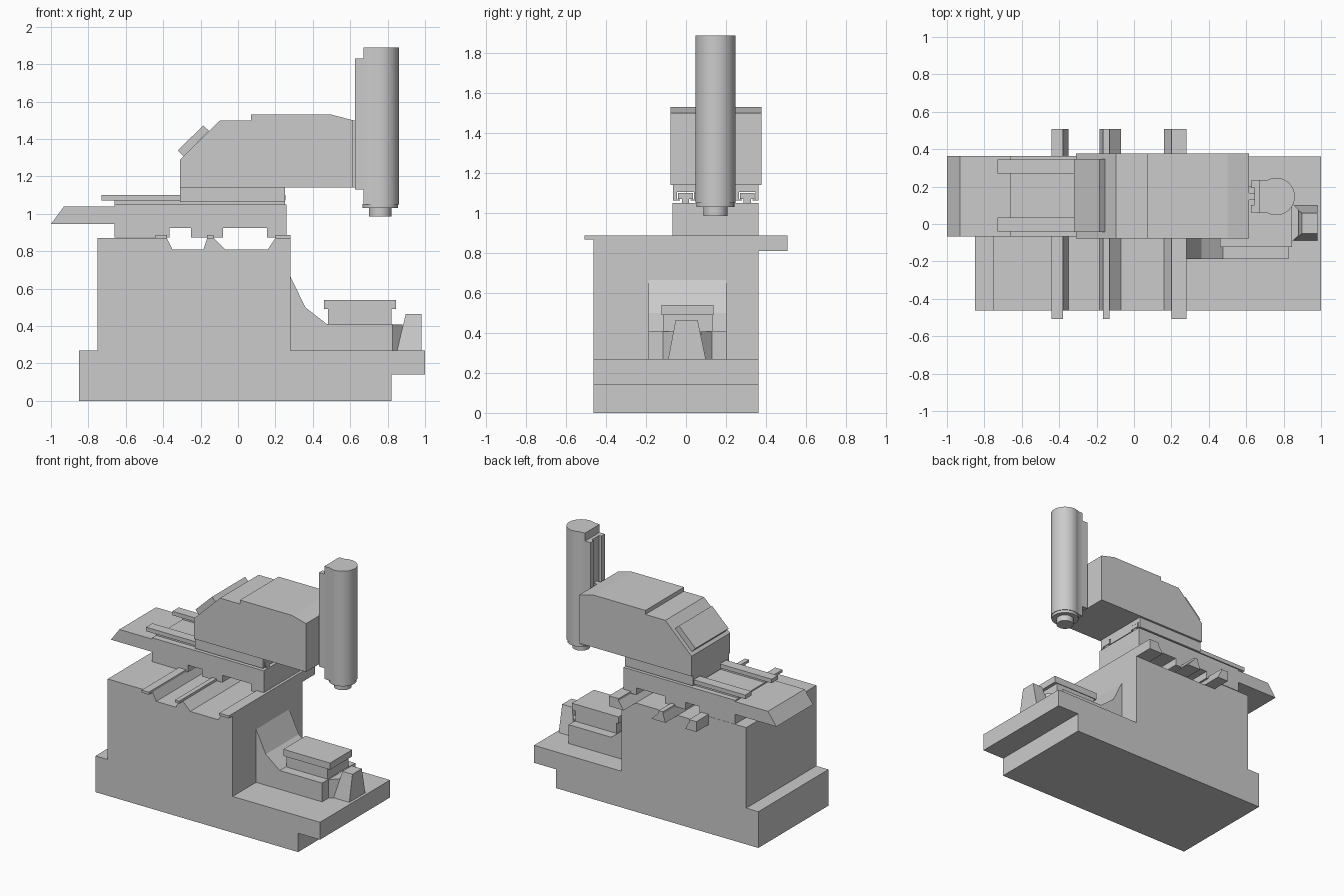
import bpy, bmesh, math


def prism(name, pts, lo, hi, axis):
    """Extrude a 2D profile along an axis: 'y' uses (x,z), 'x' uses (y,z), 'z' uses (x,y)."""
    place = {'y': lambda a, b, t: (a, t, b),
             'x': lambda a, b, t: (t, a, b),
             'z': lambda a, b, t: (a, b, t)}[axis]
    bm = bmesh.new()
    bottom = [bm.verts.new(place(a, b, lo)) for a, b in pts]
    top = [bm.verts.new(place(a, b, hi)) for a, b in pts]
    bm.faces.new(bottom)
    bm.faces.new(top)
    n = len(pts)
    for i in range(n):
        j = (i + 1) % n
        bm.faces.new((bottom[i], bottom[j], top[j], top[i]))
    return finish(name, bm)


def finish(name, bm):
    bmesh.ops.recalc_face_normals(bm, faces=bm.faces)
    me = bpy.data.meshes.new(name)
    bm.to_mesh(me)
    bm.free()
    ob = bpy.data.objects.new(name, me)
    bpy.context.collection.objects.link(ob)
    return ob


def box(name, x0, x1, y0, y1, z0, z1):
    return prism(name, [(x0, y0), (x1, y0), (x1, y1), (x0, y1)], z0, z1, 'z')


def smooth(ob):
    bpy.ops.object.select_all(action='DESELECT')
    ob.select_set(True)
    bpy.context.view_layer.objects.active = ob
    bpy.ops.object.shade_smooth_by_angle(angle=math.radians(30))


def arc(cx, cy, r, a0, a1, n):
    return [(cx + r * math.cos(math.radians(a0 + (a1 - a0) * i / n)),
             cy + r * math.sin(math.radians(a0 + (a1 - a0) * i / n))) for i in range(n + 1)]


# Machine bed and column, with two grooves across the top
prism("machine_bed", [
    (-0.85, 0), (0.82, 0), (0.82, 0.14), (1.0, 0.14), (1.0, 0.27), (0.28, 0.27),
    (0.28, 0.87), (0.20, 0.87), (0.16, 0.81), (-0.07, 0.81), (-0.13, 0.87),
    (-0.165, 0.87), (-0.185, 0.81), (-0.35, 0.81), (-0.38, 0.87),
    (-0.75, 0.87), (-0.75, 0.27), (-0.85, 0.27)], -0.463, 0.362, 'y')

# Cross rails and the brackets that continue them behind the column
for name, x0, x1, b0, b1 in (("left", -0.44, -0.38, -0.44, -0.35),
                             ("middle", -0.165, -0.13, -0.185, -0.07),
                             ("right", 0.20, 0.28, 0.16, 0.28)):
    box(name + "_cross_rail", x0, x1, -0.507, 0.507, 0.868, 0.887)
    prism(name + "_rail_bracket", [(b0, 0.81), (b1, 0.81), (x1, 0.87), (x0, 0.87)],
          0.36, 0.507, 'y')

# Saddle with overhanging wing
prism("saddle", [
    (-0.66, 0.872), (-0.365, 0.872), (-0.365, 0.925), (-0.25, 0.925), (-0.25, 0.872),
    (-0.08, 0.872), (-0.08, 0.925), (0.155, 0.925), (0.155, 0.872), (0.26, 0.872),
    (0.26, 1.05), (-0.66, 1.05), (-0.66, 1.04), (-0.93, 1.04), (-1.0, 0.945),
    (-0.66, 0.945)], -0.068, 0.364, 'y')

# T-section slide rails
for name, c in (("front", -0.003), ("rear", 0.307)):
    box(name + "_slide_neck", -0.66, 0.25, c - 0.018, c + 0.018, 1.045, 1.075)
    box(name + "_slide_rail", -0.73, 0.255, c - 0.037, c + 0.037, 1.07, 1.1)

# Slide block, slotted for the rails
block = [(-0.064, 1.145), (-0.064, 1.063)]
for c in (-0.003, 0.307):
    block += [(c - 0.026, 1.063), (c - 0.026, 1.068), (c - 0.042, 1.068), (c - 0.042, 1.105),
              (c + 0.042, 1.105), (c + 0.042, 1.068), (c + 0.026, 1.068), (c + 0.026, 1.063)]
block += [(0.362, 1.063), (0.362, 1.145)]
prism("slide_block", block, -0.31, 0.25, 'x')

# Ram housing and sloped rear panel
prism("ram_housing", [
    (-0.31, 1.14), (0.615, 1.14), (0.615, 1.5), (0.50, 1.53), (0.07, 1.53),
    (0.07, 1.5), (-0.095, 1.5), (-0.31, 1.29)], -0.077, 0.378, 'y')
prism("rear_panel", [(-0.322, 1.34), (-0.185, 1.472), (-0.155, 1.443), (-0.292, 1.308)],
      -0.042, 0.348, 'y')

# Spindle head: rounded column with slotted mounting bracket
CX, CY = 0.76, 0.147
head = arc(CX, CY, 0.1, -118, 118, 30) + [(0.67, CY + 0.087), (0.67, CY - 0.087)]
smooth(prism("spindle_head", head, 1.05, 1.89, 'z'))
box("head_bracket", 0.645, 0.675, CY - 0.085, CY + 0.085, 1.13, 1.83)
for name, s in (("front", -1), ("rear", 1)):
    ya, yb = sorted((CY + s * 0.045, CY + s * 0.085))
    box(name + "_bracket_jaw", 0.625, 0.65, ya, yb, 1.13, 1.83)
box("ram_key", 0.61, 0.647, CY - 0.02, CY + 0.02, 1.14, 1.5)
for name, r, z0, z1 in (("spindle_collar", 0.095, 1.03, 1.052), ("spindle_nose", 0.06, 0.985, 1.035)):
    smooth(prism(name, arc(CX, CY, r, 0, 348.75, 31), z0, z1, 'z'))

# Work pedestal with curved back, and chamfered end
prism("pedestal", [(0.27, 0.26), (0.825, 0.26), (0.825, 0.41), (0.475, 0.41),
                   (0.36, 0.5), (0.28, 0.665), (0.27, 0.665)], -0.187, 0.203, 'y')
prism("pedestal_end", [(0.8, -0.115), (0.825, -0.115), (0.88, -0.06), (0.88, 0.075),
                       (0.825, 0.13), (0.8, 0.13)], 0.26, 0.408, 'z')

# Work table
box("table_base", 0.48, 0.82, -0.115, 0.132, 0.405, 0.495)
box("table_top", 0.46, 0.845, -0.123, 0.137, 0.49, 0.54)

# Tapered end post
bm = bmesh.new()
low = [(0.85, -0.09, 0.265), (0.98, -0.09, 0.265), (0.98, 0.1, 0.265), (0.85, 0.1, 0.265)]
high = [(0.897, -0.052, 0.465), (0.98, -0.052, 0.465), (0.98, 0.058, 0.465), (0.897, 0.058, 0.465)]
lo = [bm.verts.new(p) for p in low]
hi = [bm.verts.new(p) for p in high]
bm.faces.new(lo)
bm.faces.new(hi)
for i in range(4):
    j = (i + 1) % 4
    bm.faces.new((lo[i], lo[j], hi[j], hi[i]))
finish("end_post", bm)
